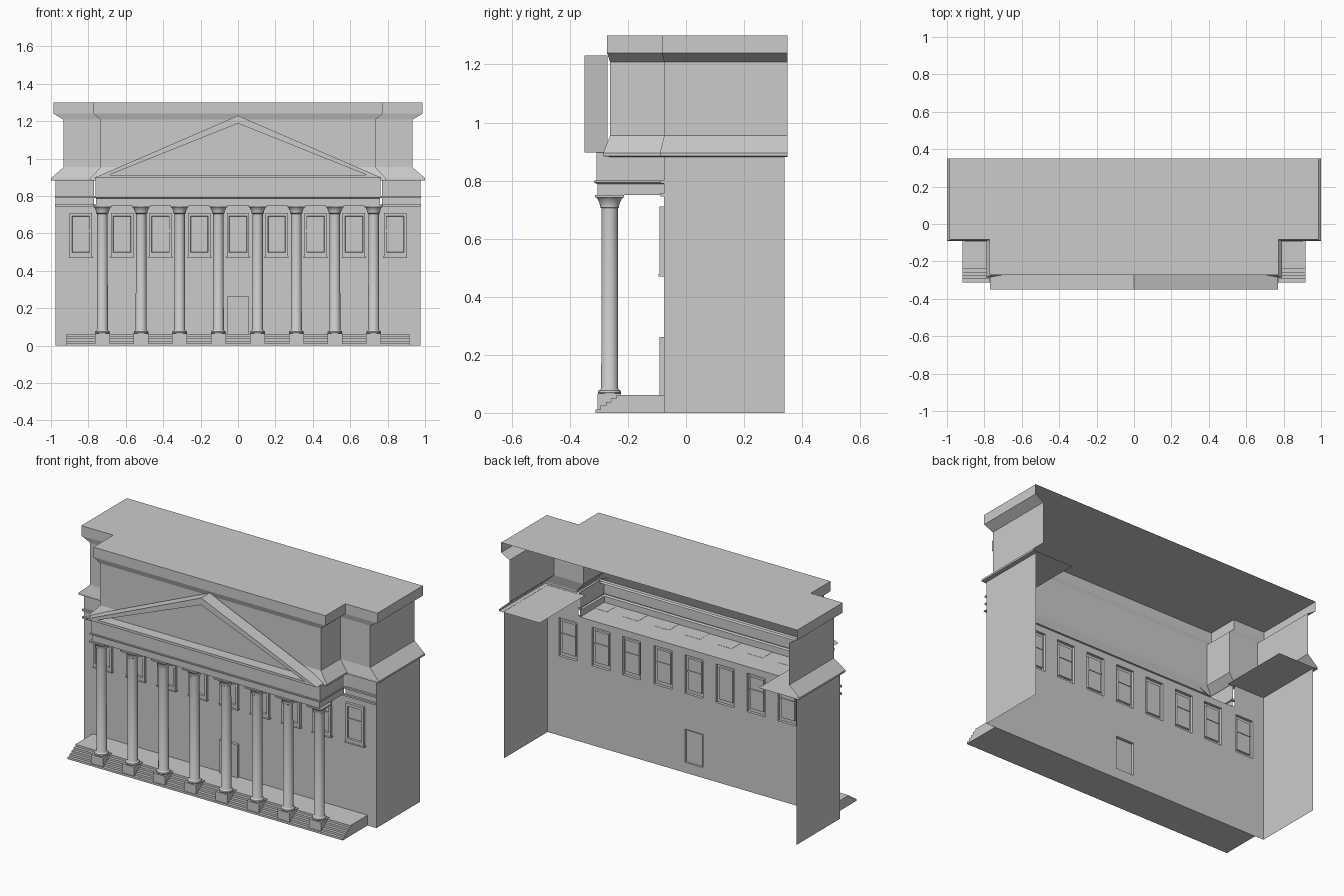
import bpy, bmesh, math

if "Cube" in bpy.data.objects:
    bpy.data.objects.remove(bpy.data.objects["Cube"])


def finish(name, bm, smooth=False):
    bmesh.ops.recalc_face_normals(bm, faces=bm.faces)
    me = bpy.data.meshes.new(name)
    bm.to_mesh(me)
    bm.free()
    ob = bpy.data.objects.new(name, me)
    bpy.context.collection.objects.link(ob)
    if smooth:
        bpy.context.view_layer.objects.active = ob
        ob.select_set(True)
        bpy.ops.object.shade_smooth_by_angle(angle=math.radians(35))
        ob.select_set(False)
    return ob


def loft(name, loops, closed=True, cap_start=False, cap_end=False, smooth=False):
    """Skin successive point loops into one surface."""
    bm = bmesh.new()
    rows = [[bm.verts.new(p) for p in lp] for lp in loops]
    n = len(rows[0])
    for a, b in zip(rows, rows[1:]):
        for i in range(n if closed else n - 1):
            j = (i + 1) % n
            bm.faces.new((a[i], a[j], b[j], b[i]))
    if cap_start:
        bm.faces.new(rows[0])
    if cap_end:
        bm.faces.new(rows[-1])
    return finish(name, bm, smooth)


def box(name, x0, x1, y0, y1, z0, z1):
    def ring(z):
        return [(x0, y0, z), (x1, y0, z), (x1, y1, z), (x0, y1, z)]
    return loft(name, [ring(z0), ring(z1)], True, True, True)


def rect(cx, hw, z0, z1, y):
    return [(cx - hw, y, z0), (cx + hw, y, z0), (cx + hw, y, z1), (cx - hw, y, z1)]


WALL_Y, BACK = -0.075, 0.35
win_x = [s * x for x in (0.207, 0.415, 0.62, 0.84) for s in (-1, 1)] + [0]
col_x = [s * x for x in (0.105, 0.312, 0.518, 0.725) for s in (-1, 1)]
WZ0, WZ1, HW = 0.475, 0.71, 0.06

# Front wall with window and door openings
xs = sorted([-0.975, 0.975, -0.77, 0.77] + [x + s * HW for x in win_x for s in (-1, 1)])
zs = [0, 0.06, 0.262, WZ0, WZ1, 0.75, 0.885]
bm = bmesh.new()
for x0, x1 in zip(xs, xs[1:]):
    cx = (x0 + x1) / 2
    for z0, z1 in zip(zs, zs[1:]):
        cz = (z0 + z1) / 2
        window = WZ0 < cz < WZ1 and any(abs(cx - w) < HW for w in win_x)
        door = 0.06 < cz < 0.262 and abs(cx) < HW
        attic_gap = cz > 0.75 and abs(cx) < 0.77
        if not (window or door or attic_gap):
            bm.faces.new([bm.verts.new(p) for p in
                          ((x0, WALL_Y, z0), (x1, WALL_Y, z0), (x1, WALL_Y, z1), (x0, WALL_Y, z1))])
bmesh.ops.remove_doubles(bm, verts=bm.verts, dist=1e-5)
finish("front_wall", bm)

for s in (-1, 1):
    # Side walls
    x = 0.975 * s
    loft("side_wall", [[(x, WALL_Y, 0), (x, 0.34, 0)], [(x, WALL_Y, 0.885), (x, 0.34, 0.885)]], False)
    # Wing soffit under the lower cornice
    a, b = 0.73 * s, 1.0 * s
    loft("wing_soffit", [[(a, -0.085, 0.884), (b, -0.085, 0.884)], [(a, BACK, 0.884), (b, BACK, 0.884)]], False)
    # Wing string courses
    lo, hi = sorted((0.755 * s, 0.979 * s))
    for z0, z1 in ((0.745, 0.755), (0.79, 0.80)):
        box("wing_band", lo, hi, -0.087, WALL_Y, z0, z1)

# Hollow window frames with recessed panes
for x in win_x:
    loft("window", [rect(x, HW, WZ0, WZ1, WALL_Y), rect(x, HW, WZ0, WZ1, -0.092),
                    rect(x, 0.047, 0.498, 0.692, -0.092), rect(x, 0.045, 0.5, 0.69, -0.082)],
         cap_end=True)
    if x != -0.207:
        box("window_bar", x - 0.045, x + 0.045, -0.088, -0.078, 0.609, 0.619)
    box("window_sill", x - 0.064, x + 0.064, -0.094, WALL_Y, 0.470, 0.478)

# Door
loft("door", [rect(0, HW, 0.06, 0.262, WALL_Y), rect(0, HW, 0.06, 0.262, -0.092),
              rect(0, 0.05, 0.06, 0.252, -0.092), rect(0, 0.05, 0.06, 0.252, -0.087)], cap_end=True)

# Stepped platform
prof = [(WALL_Y, 0.0), (-0.312, 0.0)]
steps = 5
for i in range(steps):
    y = -0.312 + i * 0.018
    prof += [(y, 0.062 * (i + 1) / steps)]
    if i < steps - 1:
        prof += [(y + 0.018, 0.062 * (i + 1) / steps)]
prof += [(WALL_Y, 0.062)]
loft("steps", [[(x, y, z) for y, z in prof] for x in (-0.916, 0.916)], True, True, True)

# Columns on pedestals
COL_Y, SIDES = -0.263, 24
col_prof = [(0.038, 0.066), (0.040, 0.071), (0.038, 0.077), (0.032, 0.080), (0.029, 0.085),
            (0.028, 0.705), (0.033, 0.708), (0.033, 0.715), (0.036, 0.725), (0.042, 0.737), (0.048, 0.743)]
for x in col_x:
    box("pedestal", x - 0.04, x + 0.04, COL_Y - 0.042, COL_Y + 0.04, 0, 0.066)
    loops = [[(x + r * math.cos(2 * math.pi * k / SIDES), COL_Y + r * math.sin(2 * math.pi * k / SIDES), z)
              for k in range(SIDES)] for r, z in col_prof]
    loft("column", loops, True, True, True, smooth=True)
    box("abacus", x - 0.05, x + 0.05, COL_Y - 0.05, COL_Y + 0.05, 0.742, 0.751)

# Entablature over the columns, open above
ent = [(0.758, -0.305, 0.75), (0.758, -0.305, 0.788), (0.768, -0.317, 0.793),
       (0.768, -0.317, 0.80), (0.762, -0.309, 0.80), (0.762, -0.309, 0.897)]
loft("entablature", [[(-w, WALL_Y, z), (-w, y, z), (w, y, z), (w, WALL_Y, z)] for w, y, z in ent],
     False, cap_start=True)
loft("entablature_ledge", [[(-0.762, -0.309, 0.897), (0.762, -0.309, 0.897)],
                           [(-0.762, -0.26, 0.897), (0.762, -0.26, 0.897)]], False)

# Pediment with recessed triangle
tri = [(0.77, 0.897, 1.23, -0.27), (0.77, 0.897, 1.23, -0.35),
       (0.69, 0.912, 1.188, -0.35), (0.69, 0.912, 1.188, -0.285)]
loft("pediment", [[(-w, y, z0), (w, y, z0), (0, y, z1)] for w, z0, z1, y in tri],
     True, cap_end=True)


# Attic storey with lower and upper cornices, open at the back
def plan(xw, yw, xc, yc, z):
    half = [(xw, BACK, z), (xw, yw, z), (xc, yw, z), (xc, yc, z)]
    return half + [(-x, y, z) for x, y, z in reversed(half)]


attic = [(0.975, -0.075, 0.765, -0.265, 0.882), (1.0, -0.09, 0.79, -0.285, 0.884),
         (1.0, -0.09, 0.79, -0.285, 0.895), (0.932, -0.075, 0.735, -0.261, 0.955),
         (0.932, -0.075, 0.735, -0.261, 1.208), (0.986, -0.083, 0.773, -0.272, 1.24),
         (0.986, -0.083, 0.773, -0.272, 1.30)]
loft("attic_and_roof", [plan(*a) for a in attic], False, cap_end=True)
